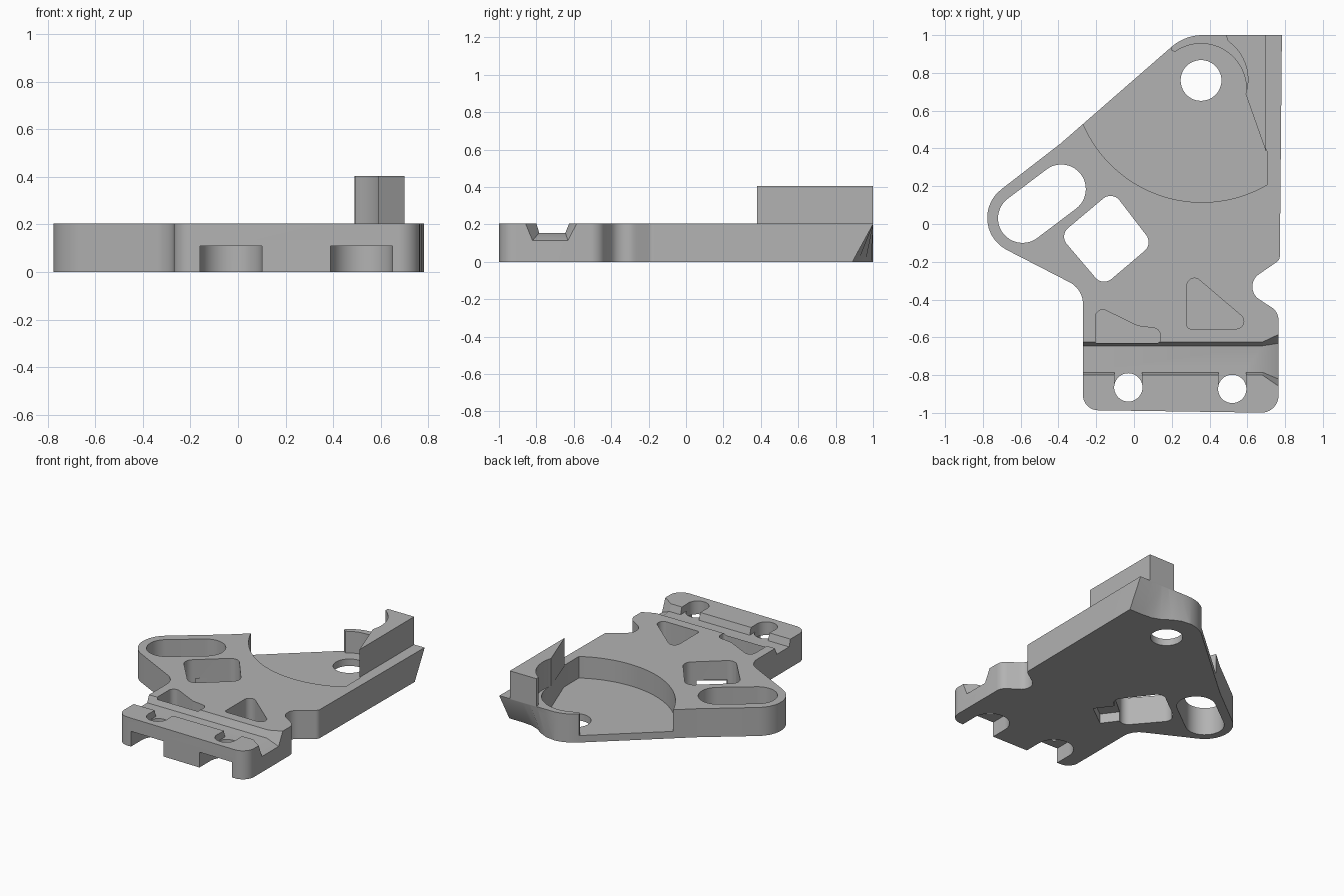
import bpy, bmesh, math
from mathutils import Vector

if "Cube" in bpy.data.objects:
    bpy.data.objects.remove(bpy.data.objects["Cube"])

TOP, FLOOR = 0.205, 0.05

grey = bpy.data.materials.new("plain grey")
grey.use_nodes = True
grey.diffuse_color = (0.45, 0.45, 0.45, 1)
grey.node_tree.nodes["Principled BSDF"].inputs["Base Color"].default_value = grey.diffuse_color


def arc(cx, cy, r, a0, a1, n=24):
    angles = [math.radians(a0 + (a1 - a0) * i / n) for i in range(n + 1)]
    return [(cx + r * math.cos(a), cy + r * math.sin(a)) for a in angles]


def rounded(corners, n=10):
    """Polygon from (x, y, radius) corners."""
    out = []
    for i, (x, y, r) in enumerate(corners):
        p = Vector((x, y))
        if r == 0:
            out.append((x, y))
            continue
        u = (Vector(corners[i - 1][:2]) - p).normalized()
        v = (Vector(corners[(i + 1) % len(corners)][:2]) - p).normalized()
        half = u.angle(v) / 2
        c = p + (u + v).normalized() * r / math.sin(half)
        t = r / math.tan(half)
        s, e = p + u * t - c, p + v * t - c
        turn = math.atan2(s.x * e.y - s.y * e.x, s.dot(e))
        a0 = math.atan2(s.y, s.x)
        for k in range(n + 1):
            a = a0 + turn * k / n
            out.append((c.x + r * math.cos(a), c.y + r * math.sin(a)))
    return out


def loft(name, rings):
    """Closed solid through matching rings of points."""
    bm = bmesh.new()
    loops = [[bm.verts.new(p) for p in ring] for ring in rings]
    bm.faces.new(loops[0])
    bm.faces.new(loops[-1])
    for a, b in zip(loops, loops[1:]):
        for i in range(len(a)):
            bm.faces.new((a[i - 1], a[i], b[i], b[i - 1]))
    bmesh.ops.recalc_face_normals(bm, faces=bm.faces)
    mesh = bpy.data.meshes.new(name)
    bm.to_mesh(mesh)
    bm.free()
    mesh.materials.append(grey)
    obj = bpy.data.objects.new(name, mesh)
    bpy.context.collection.objects.link(obj)
    return obj


def prism(name, outline, z0, z1):
    return loft(name, [[(x, y, z) for x, y in outline] for z in (z0, z1)])


def activate(obj):
    bpy.ops.object.select_all(action='DESELECT')
    obj.select_set(True)
    bpy.context.view_layer.objects.active = obj


def cut(cutter):
    cutter.hide_render = True
    activate(plate)
    mod = plate.modifiers.new("cut", 'BOOLEAN')
    mod.operation, mod.solver, mod.object = 'DIFFERENCE', 'EXACT', cutter
    bpy.ops.object.modifier_apply(modifier=mod.name)
    bpy.data.objects.remove(cutter)


# Plate outline
plate = prism("base_plate", rounded([
    (0.783, 1, 0), (0.772, -0.19, 0.04), (0.562, -0.334, 0.08), (0.765, -0.465, 0.08),
    (0.765, -1, 0.09), (-0.27, -0.985, 0.08), (-0.27, -0.345, 0.13),
    (-0.94, 0, 0.19), (-0.39, 0.425, 0.3), (0.27, 1, 0.25)]), 0, TOP)

# Large round pocket, open on the slanted side
cut(prism("pocket", arc(0.36, 0.8, 0.685, 200, 300.3, 40) + [(0.705, 0.38), (0.595, 0.68)]
          + arc(0.355, 0.715, 0.24, 0, 125) + [(0.197, 0.92), (0.195, 0.95), (0.1, 1.1), (-0.5, 0.7)],
          FLOOR, 0.3))

# Through openings
cut(prism("round_hole", arc(0.355, 0.76, 0.108, 0, 352, 44), -0.1, 0.3))
tilt = math.degrees(math.atan2(0.155, 0.205))
cut(prism("long_slot", arc(-0.59, 0.03, 0.13, 90 + tilt, 270 + tilt)
          + arc(-0.385, 0.185, 0.13, tilt - 90, tilt + 90), -0.1, 0.3))
cut(prism("diamond_window", rounded([
    (-0.115, 0.175, 0.06), (0.1, -0.105, 0.06), (-0.165, -0.33, 0.06), (-0.395, -0.06, 0.06)]), -0.1, 0.3))

# Recess under the window
mid, d, s = Vector((-0.14, -0.1)), Vector((0.6, -0.8)), Vector((0.8, 0.6))
cut(prism("under_recess", [tuple(mid + d * a + s * b) for a, b in
          ((-0.2, -0.1), (0.3, -0.1), (0.3, 0.1), (-0.2, 0.1))], -0.1, 0.07))

# Triangular pockets
cut(prism("right_pocket", rounded([
    (0.28, -0.24, 0.04), (0.28, -0.555, 0.02), (0.65, -0.555, 0.04)]), FLOOR, 0.3))
cut(prism("left_pocket", rounded([
    (-0.205, -0.43, 0.04), (-0.205, -0.63, 0.01), (0.14, -0.63, 0.02), (0.14, -0.555, 0.04),
    (0.02, -0.54, 0.1)]), FLOOR, 0.3))


# Cross groove with a flared end
def section(x, y0, y1, y2, y3, z):
    return [(x, y0, TOP), (x, y1, z), (x, y2, z), (x, y3, TOP), (x, y3, 0.3), (x, y0, 0.3)]


cut(loft("groove", [section(-0.4, -0.8, -0.785, -0.645, -0.625, 0.155),
                    section(0.68, -0.8, -0.785, -0.645, -0.625, 0.155),
                    section(0.775, -0.865, -0.825, -0.63, -0.58, 0.108)]))

# Screw holes, lip notches and undersides open to the front
for x, y in ((-0.03, -0.865), (0.52, -0.873)):
    cut(prism("screw_hole", arc(x, y, 0.075, 0, 350, 36), -0.1, 0.3))
    cut(prism("lip_notch", arc(x, y, 0.073, 180, 360) + [(x + 0.073, -0.77), (x - 0.073, -0.77)], 0.155, 0.3))
    cut(prism("screw_relief", arc(x, y, 0.13, 0, 180) + [(x - 0.13, -1.1), (x + 0.13, -1.1)], -0.1, 0.11))

# Sloped underside along the back edge
back = ((0.33, 1.002), (0.42, 0.99), (0.48, 0.96), (0.54, 0.92), (0.6, 0.897), (0.68, 0.89), (0.9, 0.89))
cut(loft("back_slope", [[(x, y, 0), (x, 1.002, TOP - 0.001), (x, 1.2, TOP - 0.001),
                         (x, 1.2, -0.1), (x, y, -0.1)] for x, y in back]))

# Upright stop on the back corner
stop = prism("upright_stop", [(0.7, 0.38), (0.7, 1), (0.49, 1), (0.492, 0.975)]
             + arc(0.355, 0.765, 0.248, 53, -18, 16), TOP - 0.001, 0.405)

for obj in (plate, stop):
    activate(obj)
    bpy.ops.object.shade_smooth_by_angle(angle=math.radians(30))
